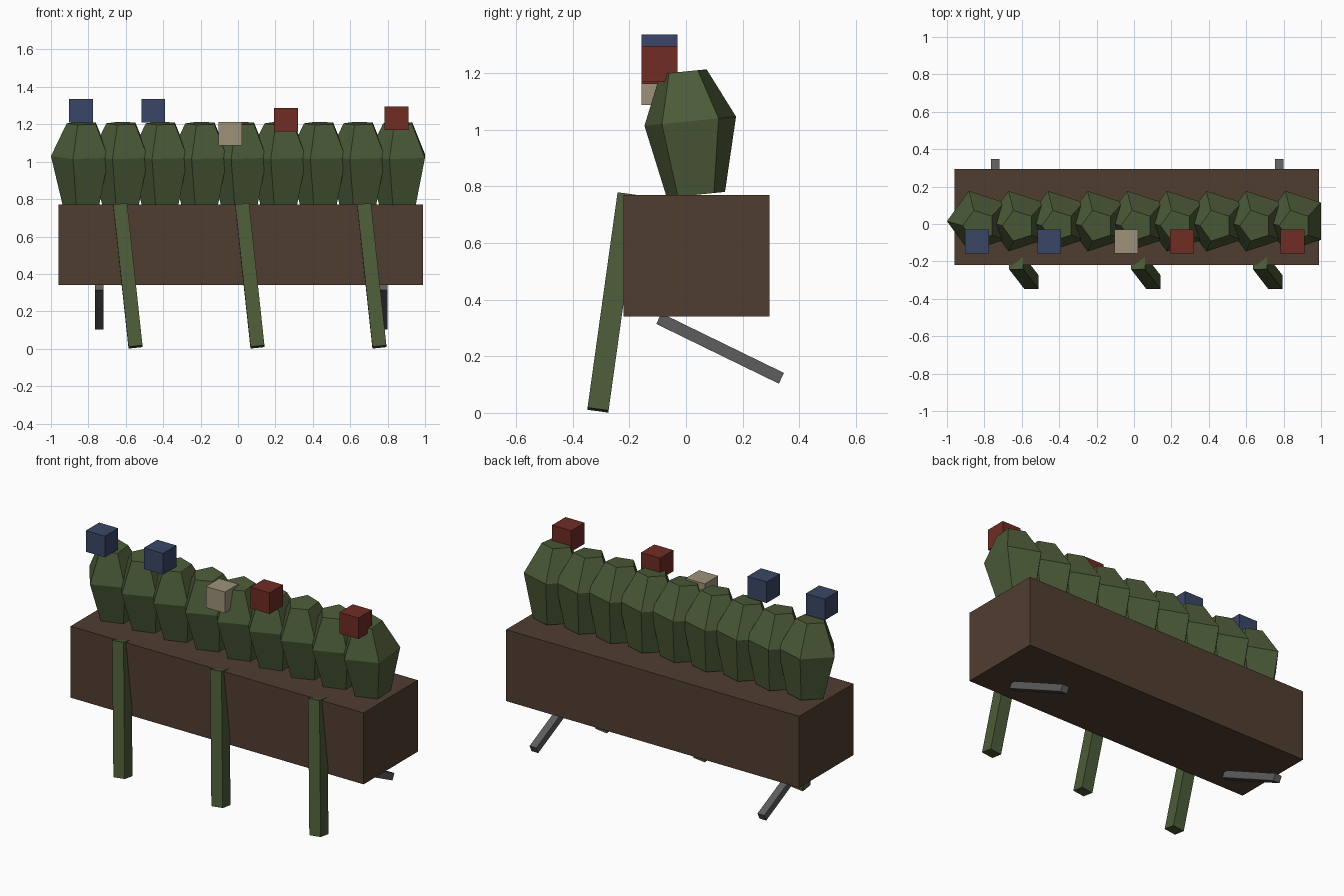
import bpy, bmesh, math
from mathutils import Vector, Matrix

if "Cube" in bpy.data.objects:
    bpy.data.objects.remove(bpy.data.objects["Cube"])


def material(name, rgb):
    def lin(c):
        c /= 255
        return c / 12.92 if c <= 0.04045 else ((c + 0.055) / 1.055) ** 2.4
    m = bpy.data.materials.new(name)
    m.diffuse_color = (*[lin(c) for c in rgb], 1)
    m.use_nodes = True
    m.node_tree.nodes["Principled BSDF"].inputs["Base Color"].default_value = m.diffuse_color
    return m


GREEN = material("leaf green", (76, 91, 56))
BROWN = material("wood brown", (80, 61, 48))
BLUE = material("dusty blue", (58, 70, 103))
RED = material("brick red", (112, 44, 35))
BEIGE = material("pale beige", (157, 145, 121))
GREY = material("metal grey", (93, 93, 93))


def finish(name, bm, mat):
    bmesh.ops.recalc_face_normals(bm, faces=bm.faces)
    me = bpy.data.meshes.new(name)
    bm.to_mesh(me)
    bm.free()
    me.materials.append(mat)
    ob = bpy.data.objects.new(name, me)
    bpy.context.collection.objects.link(ob)
    return ob


def box(name, centre, size, mat, rot=None):
    bm = bmesh.new()
    m = Matrix.Translation(centre) @ (rot or Matrix()) @ Matrix.Diagonal((*size, 1))
    bmesh.ops.create_cube(bm, size=1, matrix=m)
    return finish(name, bm, mat)


# Planter box
box("planter_box", (0.015, 0.0375, 0.555), (1.95, 0.515, 0.43), BROWN)

# Row of five-sided bushes, leaning slightly to the front
RINGS = [(0.035, 0.77, 0.108), (0.015, 1.03, 0.17), (-0.009, 1.205, 0.086)]
for i in range(9):
    cx = -0.83 + i * 0.2115
    bm = bmesh.new()
    rings = []
    for cy, cz, r in RINGS:
        ring = []
        for k in range(5):
            a = math.pi + k * math.tau / 5
            dy = r * math.sin(a)
            ring.append(bm.verts.new((cx + r * math.cos(a), cy + dy, cz + 0.1 * dy)))
        rings.append(ring)
    for lo, hi in zip(rings, rings[1:]):
        for k in range(5):
            n = (k + 1) % 5
            bm.faces.new((lo[k], lo[n], hi[n], hi[k]))
    bm.faces.new(rings[0])
    bm.faces.new(rings[-1])
    finish(f"bush_{i + 1}", bm, GREEN)

# Hanging vines on the front
for i in range(3):
    top = Vector((-0.63 + 0.652 * i, -0.205, 0.770))
    low = Vector((-0.548 + 0.652 * i, -0.311, 0.010))
    d = top - low
    rot = Matrix.Rotation(-math.atan2(d.y, d.z), 4, 'X') @ \
        Matrix.Rotation(math.atan2(d.x, math.hypot(d.y, d.z)), 4, 'Y')
    box(f"hanging_vine_{i + 1}", (top + low) / 2, (0.075, 0.075, d.length), GREEN, rot)

# Slanted metal brackets underneath
for i, x in enumerate((-0.741, 0.776)):
    a, b = Vector((x, -0.096, 0.333)), Vector((x, 0.337, 0.122))
    d = b - a
    rot = Matrix.Rotation(math.atan2(d.z, d.y), 4, 'X')
    box(f"bracket_{i + 1}", (a + b) / 2, (0.045, d.length, 0.042), GREY, rot)

# Cube blossoms
for i, (x, z, mat) in enumerate([(-0.84, 1.272, BLUE), (-0.453, 1.272, BLUE),
                                 (-0.041, 1.15, BEIGE), (0.257, 1.225, RED),
                                 (0.848, 1.232, RED)]):
    box(f"blossom_{i + 1}", (x, -0.093, z), (0.127, 0.127, 0.127), mat)
